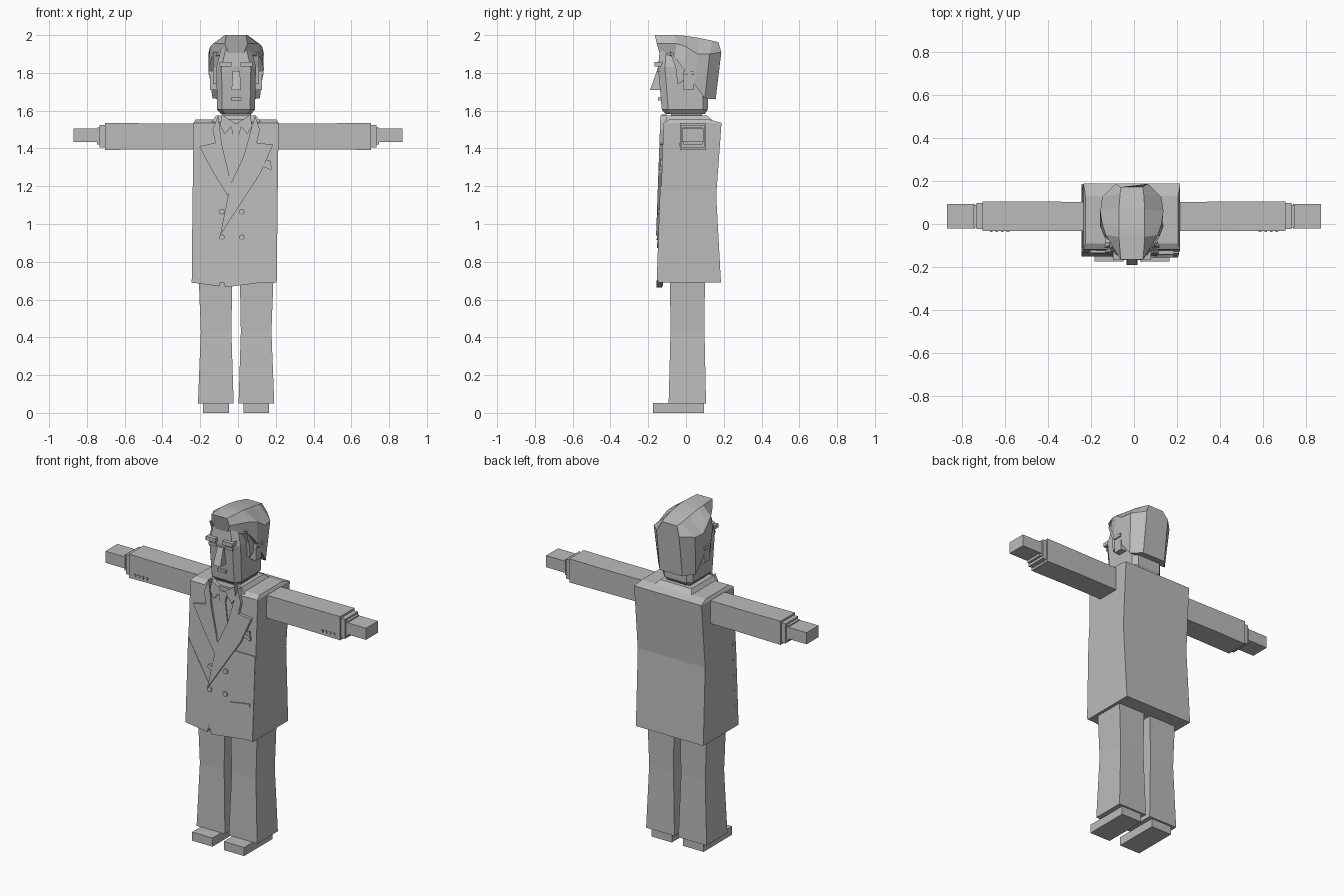
import bpy, bmesh, math

C = -0.01  # mirror line of the body
grey = bpy.data.materials.new("plain grey")
grey.diffuse_color = (0.5, 0.5, 0.5, 1)


def mesh(name, verts, faces):
    me = bpy.data.meshes.new(name)
    me.from_pydata(verts, [], faces)
    bm = bmesh.new()
    bm.from_mesh(me)
    bmesh.ops.recalc_face_normals(bm, faces=bm.faces)
    bm.to_mesh(me)
    bm.free()
    me.materials.append(grey)
    ob = bpy.data.objects.new(name, me)
    bpy.context.collection.objects.link(ob)
    return ob


def loft(name, rings):
    """Skin a list of equal-sized point rings and cap both ends."""
    n = len(rings[0])
    verts = [p for r in rings for p in r]
    faces = [list(range(n)), list(range(len(verts) - n, len(verts)))]
    for k in range(len(rings) - 1):
        for i in range(n):
            j = (i + 1) % n
            faces.append([k * n + i, k * n + j, (k + 1) * n + j, (k + 1) * n + i])
    return mesh(name, verts, faces)


def rect(x0, x1, y0, y1, z):
    return [(x0, y0, z), (x1, y0, z), (x1, y1, z), (x0, y1, z)]


def box(name, x0, x1, y0, y1, z0, z1):
    return loft(name, [rect(x0, x1, y0, y1, z0), rect(x0, x1, y0, y1, z1)])


def chest_y(z):
    """Sloping front of the jacket."""
    return -0.15 + (z - 0.67) * 0.036


def plate(name, pts, out, depth=0.03):
    """Flat piece of cloth lying on the jacket front."""
    return loft(name, [[(x, chest_y(z) - out, z) for x, z in pts],
                       [(x, chest_y(z) - out + depth, z) for x, z in pts]])


def octagon(w, y0, y1, z, c):
    return [(C - w + c, y0, z), (C + w - c, y0, z), (C + w, y0 + c * 1.3, z), (C + w, y1 - c, z),
            (C + w - c, y1, z), (C - w + c, y1, z), (C - w, y1 - c, z), (C - w, y0 + c * 1.3, z)]


# jacket body, pinched at the back of the waist
loft("jacket", [rect(-0.245, 0.205, chest_y(0.69), 0.185, 0.69),
                rect(-0.24, 0.21, chest_y(1.15), 0.16, 1.15),
                rect(-0.235, 0.215, chest_y(1.535), 0.188, 1.535),
                rect(-0.225, 0.205, -0.09, 0.13, 1.552)])
loft("jacket_collar", [rect(-0.14, 0.12, -0.11, 0.15, 1.54),
                       rect(-0.115, 0.095, -0.1, 0.11, 1.575)])

# overlapping front panels, with a slit at the hem
plate("front_panel_left", [(-0.245, 0.69), (-0.10, 0.67), (-0.08, 0.74), (-0.09, 0.95), (-0.24, 1.2)], 0.002)
plate("front_panel_right", [(-0.085, 0.73), (-0.068, 0.665), (0.205, 0.70), (0.21, 1.2),
                            (-0.04, 1.2), (-0.095, 0.95)], 0.006)

# shirt, tie and collar points
plate("shirt", [(-0.09, 1.555), (0.07, 1.555), (0.05, 1.35), (-0.05, 1.18), (-0.07, 1.35)], 0.002)
plate("tie_blade", [(-0.025, 1.48), (0.005, 1.48), (0.025, 1.34), (-0.045, 1.18), (-0.045, 1.38)], 0.008)
plate("tie_knot", [(-0.04, 1.535), (0.02, 1.535), (0.008, 1.475), (-0.028, 1.475)], 0.014)
for s, side in ((-1, "left"), (1, "right")):
    plate("shirt_collar_" + side, [(C + s * a, z) for a, z in
          ((0.01, 1.535), (0.075, 1.58), (0.085, 1.52), (0.06, 1.475))], 0.012)

# lapels, the right one crossing over the left
plate("lapel_left", [(-0.105, 1.575), (-0.135, 1.50), (-0.12, 1.43), (-0.205, 1.41),
                     (-0.13, 1.27), (-0.055, 1.15), (-0.035, 1.21), (-0.085, 1.42)], 0.012)
plate("lapel_right", [(0.09, 1.575), (0.115, 1.50), (0.10, 1.43), (0.185, 1.42),
                      (0.12, 1.27), (-0.095, 0.94), (-0.04, 1.21), (0.03, 1.36)], 0.018, 0.034)

# pockets
plate("hip_pocket", [(0.052, 0.872), (0.183, 0.893), (0.183, 0.913), (0.052, 0.892)], 0.012)
plate("breast_pocket", [(0.12, 1.31), (0.175, 1.285), (0.18, 1.305), (0.125, 1.33)], 0.012)
plate("handkerchief", [(0.125, 1.33), (0.175, 1.305), (0.17, 1.34), (0.155, 1.335), (0.135, 1.37)], 0.008)

# jacket buttons
for i, (x, z) in enumerate(((-0.085, 1.065), (0.02, 1.065), (-0.085, 0.93), (0.02, 0.93))):
    plate("button_%d" % i, [(x + 0.015 * math.cos(a * math.pi / 4), z + 0.015 * math.sin(a * math.pi / 4))
                            for a in range(8)], 0.014)

for s, side in ((-1, "left"), (1, "right")):
    def bx(name, a, b, *r):
        box(name + "_" + side, *sorted((C * k + s * a, C * k + s * b)), *r)

    # arms, cuffs and hands
    k = 0
    loft("sleeve_" + side, [[(s * x, y, z) for y, z in ((y0, z0), (y1, z0), (y1, z1), (y0, z1))]
                            for x, y0, y1, z0, z1 in ((0.20, -0.032, 0.102, 1.395, 1.533),
                                                      (0.48, -0.032, 0.105, 1.395, 1.533),
                                                      (0.705, -0.032, 0.105, 1.392, 1.535))])
    bx("sleeve_end", 0.70, 0.732, -0.024, 0.097, 1.405, 1.523)
    bx("shirt_cuff", 0.73, 0.747, -0.016, 0.088, 1.42, 1.512)
    bx("hand", 0.74, 0.87, -0.022, 0.092, 1.435, 1.505)
    for i in range(4):
        bx("cuff_button_%d" % i, 0.58 + i * 0.026, 0.592 + i * 0.026, -0.038, -0.03, 1.412, 1.426)

    # trouser legs, narrow at the knee, and shoes
    loft("trouser_leg_" + side, [rect(C + s * a, C + s * b, y0, y1, z) for a, b, y0, y1, z in
         ((0.013, 0.202, -0.092, 0.106, 0.05), (0.025, 0.187, -0.082, 0.098, 0.43),
          (0.02, 0.198, -0.085, 0.1, 0.72))])
    k = 1
    bx("shoe", 0.038, 0.174, -0.175, 0.095, 0.0, 0.052)

    # ears, brows and eyes
    bx("ear", 0.09, 0.138, -0.012, 0.042, 1.71, 1.81)
    bx("ear_rim", 0.138, 0.146, -0.012, 0.042, 1.79, 1.81)
    bx("brow", 0.024, 0.088, -0.168, -0.12, 1.835, 1.858)
    bx("eye", 0.03, 0.08, -0.153, -0.12, 1.805, 1.822)

# neck and head
box("neck", -0.085, 0.07, -0.08, 0.085, 1.53, 1.61)
loft("head", [octagon(0.08, -0.108, 0.10, 1.582, 0.02), octagon(0.1, -0.128, 0.115, 1.605, 0.026),
              octagon(0.105, -0.148, 0.12, 1.83, 0.028), octagon(0.08, -0.138, 0.12, 1.93, 0.026)])

# nose and mouth
loft("nose", [rect(-0.034, 0.016, -0.19, -0.12, 1.71), rect(-0.028, 0.01, -0.155, -0.12, 1.81)])
box("mouth", -0.038, 0.018, -0.147, -0.12, 1.655, 1.67)

# hair: half sections of (half width, y, z) from front quiff to nape
sections = [
    [(0.052, -0.165, 2.0), (0.06, -0.155, 1.955), (0.04, -0.14, 1.905)],
    [(0.06, -0.06, 2.0), (0.122, -0.05, 1.955), (0.128, -0.06, 1.885)],
    [(0.06, -0.02, 1.998), (0.138, 0.0, 1.94), (0.147, -0.012, 1.82)],
    [(0.06, 0.07, 1.985), (0.147, 0.06, 1.90), (0.135, 0.045, 1.74)],
    [(0.055, 0.14, 1.97), (0.138, 0.125, 1.90), (0.125, 0.10, 1.665)],
    [(0.05, 0.172, 1.963), (0.075, 0.187, 1.91), (0.075, 0.157, 1.66)],
]
loft("hair", [[(C + w, y, z) for w, y, z in s] + [(C - w, y, z) for w, y, z in reversed(s)]
              for s in sections])

# sideburns in front of the ears
for s, side in ((-1, "left"), (1, "right")):
    loft("sideburn_" + side, [[(C + s * w, y, z) for y, z in
         ((-0.085, 1.91), (-0.055, 1.83), (-0.045, 1.74), (-0.012, 1.76), (0.0, 1.88))]
         for w in (0.09, 0.122)])
